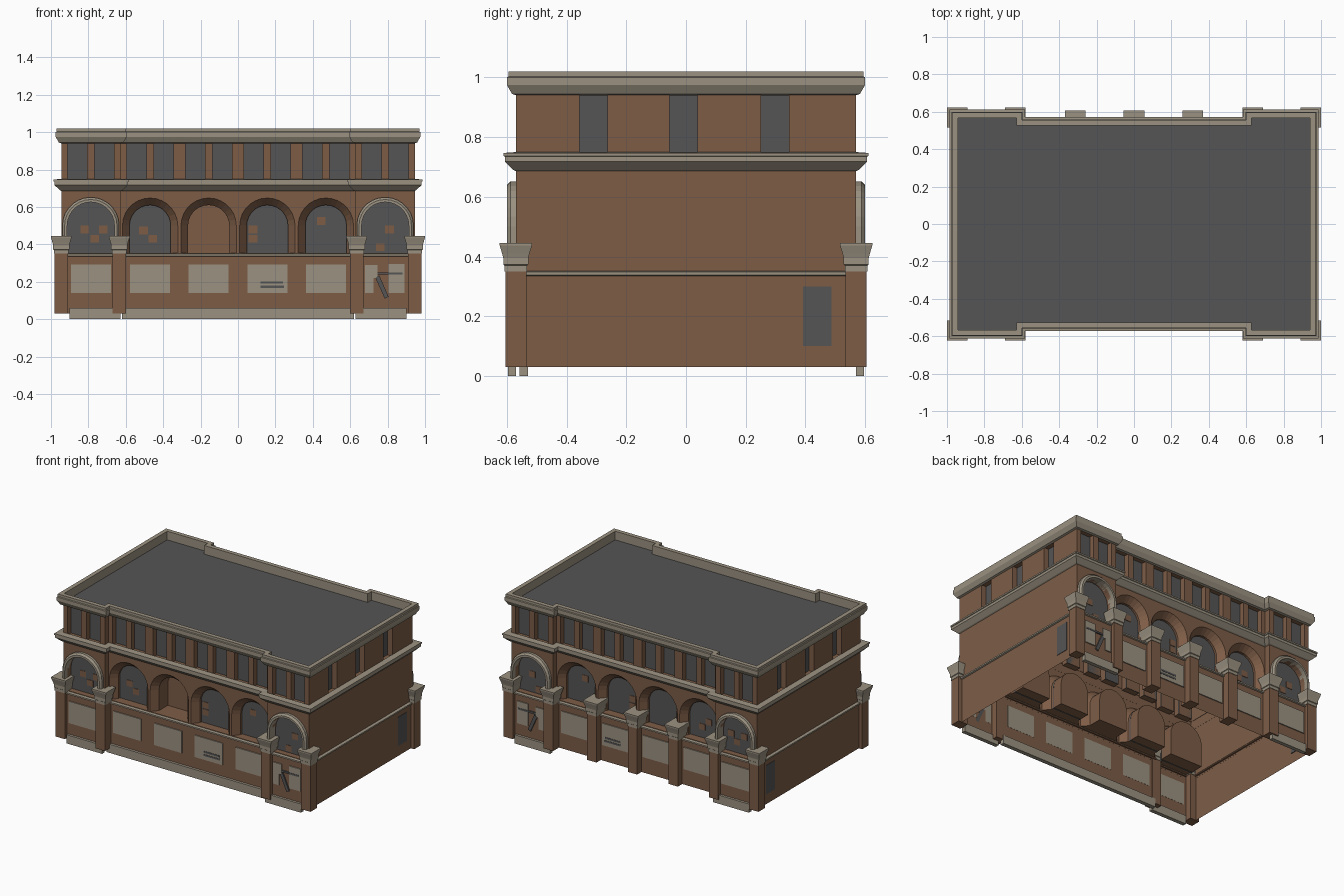
import bpy, bmesh, math

if "Cube" in bpy.data.objects:
    bpy.data.objects.remove(bpy.data.objects["Cube"])

def material(name, rgb):
    m = bpy.data.materials.new(name)
    m.diffuse_color = (*rgb, 1)
    m.use_nodes = True
    m.node_tree.nodes["Principled BSDF"].inputs["Base Color"].default_value = m.diffuse_color
    return m

BRICK = material("brick", (0.205, 0.108, 0.062))
STONE = material("stone_trim", (0.325, 0.285, 0.22))
GREY = material("dark_grey", (0.09, 0.09, 0.09))

parts = {}                       # name -> (bmesh, material)

def add(name, mat, rings, caps=True, closed=True):
    """Skin a list of equally long vertex rings into the named part."""
    bm = parts.setdefault(name, (bmesh.new(), mat))[0]
    vs = [[bm.verts.new(p) for p in r] for r in rings]
    n = len(rings[0])
    for a, b in zip(vs, vs[1:]):
        for i in range(n if closed else n - 1):
            j = (i + 1) % n
            bm.faces.new((a[i], a[j], b[j], b[i]))
    if caps:
        bm.faces.new(vs[0][::-1])
        bm.faces.new(vs[-1])

def rect(x0, x1, y0, y1, z):
    return [(x0, y0, z), (x1, y0, z), (x1, y1, z), (x0, y1, z)]

def box(name, mat, x0, x1, y0, y1, z0, z1):
    x0, x1 = sorted((x0, x1))
    y0, y1 = sorted((y0, y1))
    add(name, mat, [rect(x0, x1, y0, y1, z0), rect(x0, x1, y0, y1, z1)])

def outline(d, z):
    """Plan of the building, four projecting pavilions, pushed out by d."""
    X, Y, S, C = 0.945 + d, 0.57 + d, 0.625 - d, 0.53 + d
    right = [(S, -C), (S, -Y), (X, -Y), (X, Y), (S, Y), (S, C)]
    return [(x, y, z) for x, y in right + [(-x, -y) for x, y in right]]

def arch(cx, r, y, z0, zs, n=14):
    pts = [(cx + r, y, z0)]
    pts += [(cx + r * math.cos(math.pi * i / n), y, zs + r * math.sin(math.pi * i / n))
            for i in range(n + 1)]
    return pts + [(cx - r, y, z0)]

def finish(name):
    bm, mat = parts[name]
    bmesh.ops.recalc_face_normals(bm, faces=bm.faces[:])
    me = bpy.data.meshes.new(name)
    bm.to_mesh(me)
    bm.free()
    me.materials.append(mat)
    ob = bpy.data.objects.new(name, me)
    bpy.context.collection.objects.link(ob)
    return ob

MID = (-0.47, -0.157, 0.157, 0.47)
END = (-0.787, 0.787)

# Walls, and the bands that wrap around them
add("walls", BRICK, [outline(d, z) for d, z in
    [(.01, .03), (.01, .345), (0, .345), (0, .96)]])
add("sill_band", STONE, [outline(d, z) for d, z in
    [(.009, .335), (.02, .339), (.02, .349), (-.002, .352)]], caps=False)
add("middle_cornice", STONE, [outline(d, z) for d, z in
    [(-.002, .685), (.008, .69), (.037, .718), (.037, .735), (.041, .737),
     (.041, .747), (-.002, .75)]], caps=False)
add("top_cornice", STONE, [outline(d, z) for d, z in
    [(-.002, .94), (.013, .945), (.03, .975), (.03, 1.0), (.025, 1.003),
     (.025, 1.02), (-.004, 1.02), (-.004, .955)]], caps=False)

for s in (-1, 1):                # front and back
    face = {b: s * .53 for b in MID}
    face.update({b: s * .57 for b in END})
    # Flared arched niches of the middle bays
    for b in MID:
        add("cutter", BRICK, [arch(b, r, s * y, .355, .5) for r, y in
                              [(.153, .536), (.11, .485), (.11, .39)]])
        if s > 0 or b != -.157:
            add("arched_windows", GREY, [arch(b, .111, s * y, .353, .5) for y in (.462, .47)])
    # Pavilion niches with stone arch mouldings
    for b in END:
        add("cutter", BRICK, [arch(b, .126, s * y, .355, .5) for y in (.6, .43)])
        add("arched_windows", GREY, [arch(b, .127, s * y, .353, .5) for y in (.522, .53)])
        add("arch_mouldings", STONE, [arch(b, r, s * y, .43, .5) for r, y in
            [(.152, .565), (.152, .588), (.14, .6), (.126, .6), (.126, .54)]],
            caps=False, closed=False)
        box("plinths", STONE, b - .16, b + .115 if b > 0 else b + .16, s * .57, s * .597, 0, .06) \
            if b > 0 else box("plinths", STONE, b - .115, b + .16, s * .57, s * .597, 0, .06)
    # Upper windows and lower panels
    for b, y in face.items():
        for o in (-.072, .072):
            box("cutter", BRICK, b + o - .052, b + o + .052, y + s * .02, y - s * .045, .74, .946)
            box("upper_windows", GREY, b + o - .053, b + o + .053,
                y - s * .038, y - s * .045, .74, .946)
        p0, p1 = y + s * .009, y + s * .017
        if b == END[1]:          # broken panel
            box("panels", STONE, .68, .745, p0, p1, .22, .29)
            box("panels", STONE, .68, .725, p0, p1, .14, .22)
            box("panels", STONE, .805, .89, p0, p1, .14, .295)
            box("cracks", GREY, .745, .88, p0, p1 + s * .002, .238, .25)
            add("cracks", GREY, [[(.735, q, .22), (.755, q, .235), (.805, q, .12), (.785, q, .11)]
                                 for q in (p0, p1 + s * .002)])
        else:
            box("panels", STONE, b - .107, b + .107, p0, p1, .14, .292)
    box("cracks", GREY, .12, .245, s * .54, s * .549, .168, .18)
    box("cracks", GREY, .12, .24, s * .54, s * .549, .19, .202)
    # Broken panes
    for x, z in [(-.82, .48), (-.765, .43), (-.72, .48), (-.505, .475), (-.455, .43),
                 (.08, .48), (.08, .43), (.445, .525), (.81, .48), (.76, .385)]:
        y = .53 if abs(x) > .62 else .47
        box("broken_panes", BRICK, x - .023, x + .023, s * (y - .002), s * (y + .003),
            z - .021, z + .021)
    # Piers with flared capitals
    piers = [(e * x, .535, .605) for e in (-1, 1) for x in (.635, .945)]
    if s > 0:
        piers += [(x, .5, .588) for x in (-.313, 0, .313)]
    for x, ya, yb in piers:
        box("piers", BRICK, x - .036, x + .036, s * ya, s * yb, .03, .352)
        a, b = sorted((s * ya, s * yb))
        add("capitals", STONE, [rect(x - .036 - d, x + .036 + d, a - d, b + d, z) for d, z in
            [(.003, .35), (.003, .37), (.007, .373), (.007, .395), (.011, .41),
             (.019, .437), (.019, .446)]])
box("plinths", STONE, -.62, .62, -.53, -.558, 0, .06)

# Side windows and side doors
for e in (-1, 1):
    for y in (-.31, -.008, .298):
        box("cutter", BRICK, e * .97, e * .9, y - .047, y + .047, .74, .946)
        box("upper_windows", GREY, e * .9, e * .907, y - .048, y + .048, .74, .946)
    box("side_doors", GREY, e * .95, e * .958, .392, .487, .1, .3)

objs = {n: finish(n) for n in list(parts)}

# Cut the openings, open the underside, and colour the roof
walls, cutter = objs["walls"], objs["cutter"]
cutter.hide_render = True
mod = walls.modifiers.new("openings", 'BOOLEAN')
mod.operation, mod.solver, mod.object = 'DIFFERENCE', 'EXACT', cutter
bpy.context.view_layer.update()
cut = bpy.data.meshes.new_from_object(walls.evaluated_get(bpy.context.evaluated_depsgraph_get()))
walls.modifiers.clear()
cut.materials.clear()
cut.materials.append(BRICK)
cut.materials.append(GREY)
bm = bmesh.new()
bm.from_mesh(cut)
bmesh.ops.delete(bm, geom=[f for f in bm.faces if f.calc_center_median().z < .035],
                 context='FACES')
for f in bm.faces:
    f.material_index = int(f.normal.z > .9 and f.calc_center_median().z > .955)
bm.to_mesh(cut)
bm.free()
walls.data = cut
bpy.data.objects.remove(cutter)
